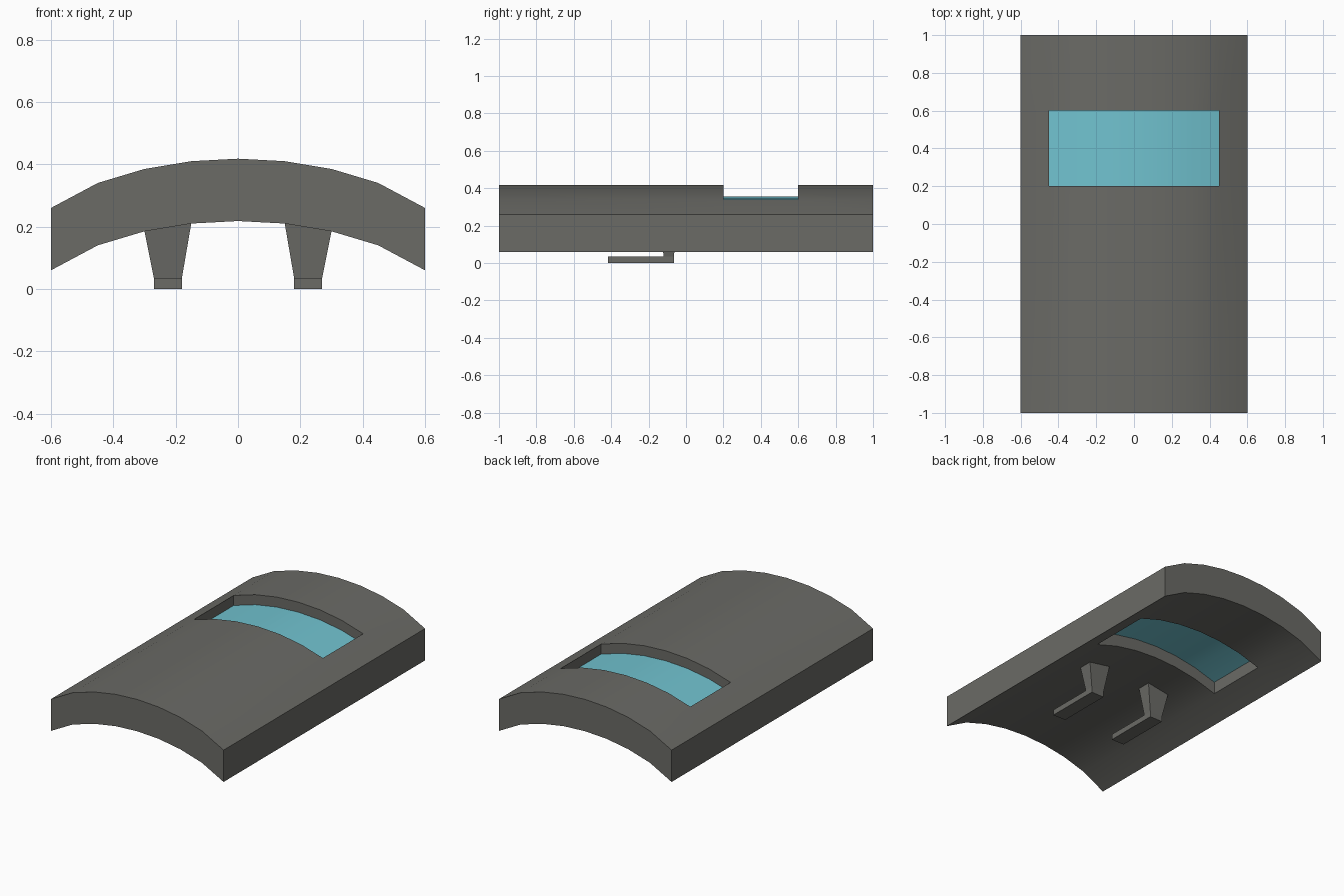
import bpy, bmesh

if "Cube" in bpy.data.objects:
    bpy.data.objects.remove(bpy.data.objects["Cube"])

# Arched cross-section: half-profile of (x, top z)
HALF = [(0, 0.418), (0.15, 0.41), (0.30, 0.385), (0.45, 0.34), (0.60, 0.26)]
ARCH = [(-x, z) for x, z in reversed(HALF[1:])] + HALF


def material(name, color):
    m = bpy.data.materials.new(name)
    m.diffuse_color = (*color, 1)
    m.use_nodes = True
    m.node_tree.nodes["Principled BSDF"].inputs["Base Color"].default_value = m.diffuse_color
    return m


GREY = material("dark grey", (0.145, 0.145, 0.132))
GLASS = material("pale blue glass", (0.165, 0.545, 0.63))


def add_object(name, bm, mat, smooth=False):
    bmesh.ops.recalc_face_normals(bm, faces=bm.faces[:])
    me = bpy.data.meshes.new(name)
    bm.to_mesh(me)
    bm.free()
    me.materials.append(mat)
    ob = bpy.data.objects.new(name, me)
    bpy.context.collection.objects.link(ob)
    if smooth:
        bpy.ops.object.select_all(action='DESELECT')
        ob.select_set(True)
        bpy.context.view_layer.objects.active = ob
        bpy.ops.object.shade_smooth_by_angle(angle=0.6)
    return ob


def arched_slab(name, profile, ys, drop, thick, mat, hole=lambda x, y: False):
    """Arched sheet over the y stations, extruded straight down."""
    bm = bmesh.new()
    rows = [[bm.verts.new((x, y, z - drop)) for x, z in profile] for y in ys]
    for j in range(len(ys) - 1):
        for i in range(len(profile) - 1):
            cx = (profile[i][0] + profile[i + 1][0]) / 2
            cy = (ys[j] + ys[j + 1]) / 2
            if not hole(cx, cy):
                bm.faces.new((rows[j][i], rows[j][i + 1],
                              rows[j + 1][i + 1], rows[j + 1][i]))
    ext = bmesh.ops.extrude_face_region(bm, geom=bm.faces[:])
    moved = [g for g in ext["geom"] if isinstance(g, bmesh.types.BMVert)]
    bmesh.ops.translate(bm, verts=moved, vec=(0, 0, -thick))
    return add_object(name, bm, mat, smooth=True)


# Shield plate with a rectangular opening
arched_slab("shield_plate", ARCH, [-1, 0.2, 0.6, 1], 0, 0.2, GREY,
            hole=lambda x, y: abs(x) < 0.45 and 0.2 < y < 0.6)

# Recessed viewing window
arched_slab("window", ARCH[1:-1], [0.2, 0.6], 0.063, 0.06, GLASS)


def hexahedron(bm, bottom, top):
    b = [bm.verts.new(p) for p in bottom]
    t = [bm.verts.new(p) for p in top]
    bm.faces.new(b[::-1])
    bm.faces.new(t)
    for i in range(4):
        k = (i + 1) % 4
        bm.faces.new((b[i], b[k], t[k], t[i]))


def rect(x0, x1, y0, y1, z0, z1):
    return [(x0, y0, z0), (x1, y0, z1), (x1, y1, z1), (x0, y1, z0)]


# Handles: grip bar and flared post, mirrored to both sides
for part, low, high in (
    ("handle_grips", rect(0.18, 0.27, -0.418, -0.065, 0, 0),
     rect(0.18, 0.27, -0.418, -0.065, 0.035, 0.035)),
    ("handle_posts", rect(0.18, 0.27, -0.12, -0.065, 0.035, 0.035),
     rect(0.15, 0.30, -0.133, -0.046, 0.21, 0.185)),
):
    bm = bmesh.new()
    hexahedron(bm, low, high)
    ob = add_object(part, bm, GREY)
    ob.modifiers.new("mirror", 'MIRROR')
